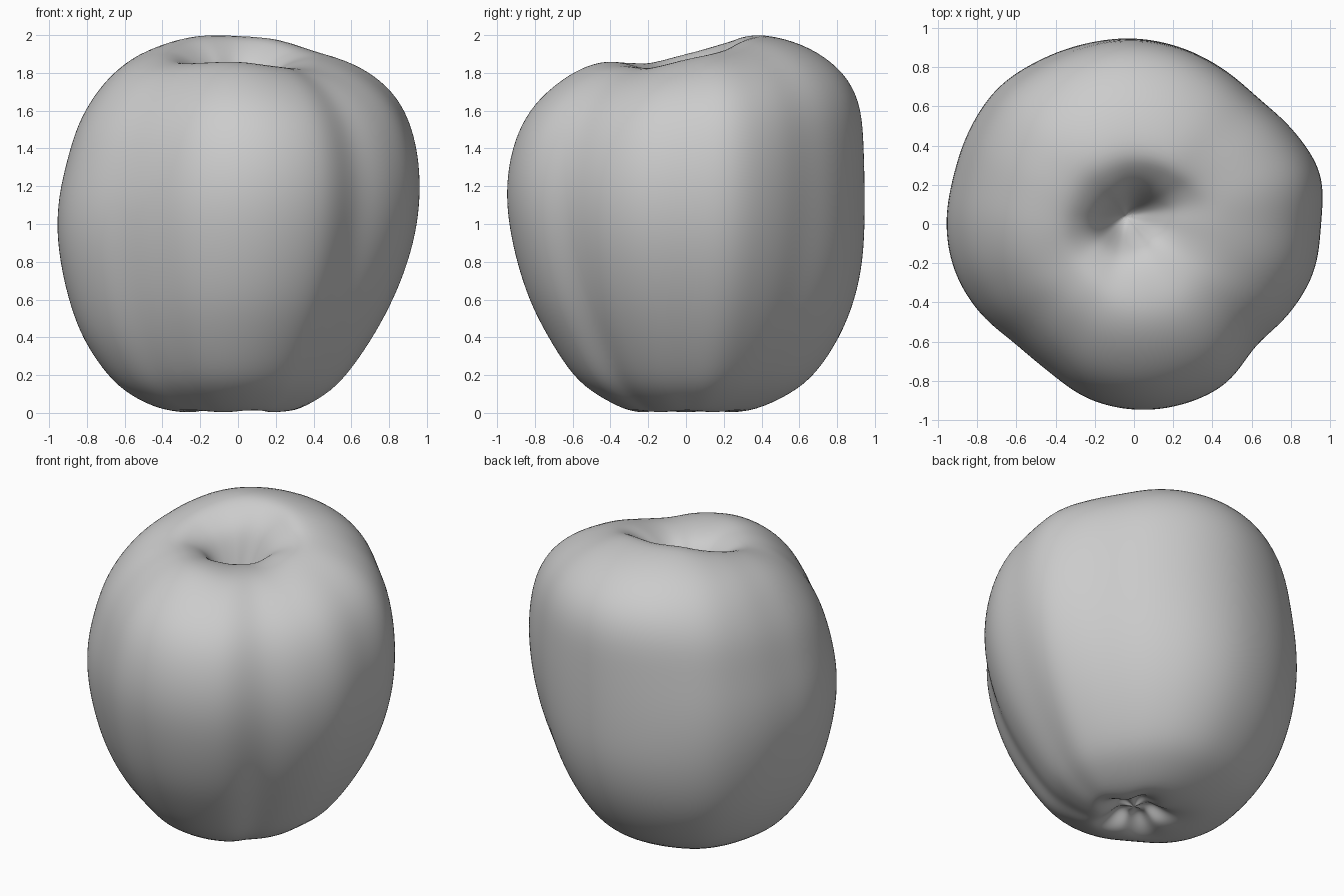
import bpy, bmesh, math

cube = bpy.data.objects.get("Cube")
if cube:
    bpy.data.objects.remove(cube, do_unlink=True)

SEGMENTS = 72

# Outline radius every 15 degrees and rim height every 30 degrees, from +x
OUTLINE = [.95, .98, .94, .9, .91, .93, .945, .95, .96, .975, .96, .945,
           .95, .94, .905, .86, .87, .92, .945, .95, .935, .875, .91, .945]
RIM = [1.88, 1.93, 1.99, 2.01, 2.01, 1.965, 1.91, 1.86, 1.86, 1.865, 1.84, 1.83]

# Side profiles: share of the rim height, then radius to left, back, right, front
LEVELS = [.005, .05, .1, .2, .3, .4, .5, .6, .7, .8, .88, .94, .98, 1]
SIDES = [
    [.3, .45, .55, .68, .785, .865, .92, .945, .94, .9, .825, .71, .57, .42],
    [.36, .55, .68, .81, .89, .93, .94, .94, .935, .925, .86, .73, .57, .37],
    [.4, .57, .68, .81, .88, .925, .95, .94, .895, .84, .75, .65, .53, .38],
    [.31, .47, .59, .71, .81, .875, .92, .945, .935, .885, .795, .67, .55, .43],
]

# Base dimple (radius, height) and stem hollow (share of rim radius, depth)
DIMPLE = [(.05, .08), (.1, .09), (.16, .04), (.23, .005)]
HOLLOW = [(.75, .02), (.54, .06), (.4, .115), (.28, .21), (.17, .31), (.07, .36)]


def cyclic(values, angle):
    """Smooth closed interpolation of evenly spaced values."""
    n = len(values)
    pos = angle / math.tau * n
    i = math.floor(pos)
    t = pos - i
    a, b, c, d = (values[(i + k) % n] for k in (-1, 0, 1, 2))
    return b + t * (c - a + t * (2*a - 5*b + 4*c - d + t * (3*(b - c) + d - a))) / 2


def section(angle):
    """One meridian of the fruit, from the base dimple to the stem hollow."""
    dx, dy = math.cos(angle), math.sin(angle)
    lobe = cyclic(OUTLINE, angle) / .938
    rim = cyclic(RIM, angle)
    ripple = math.cos(5 * angle)
    points = []
    for r, z in DIMPLE:
        r *= 1 + .1 * ripple
        points.append((r * dx, r * dy, z + .008 * ripple))
    for k, level in enumerate(LEVELS):
        r = cyclic([side[k] for side in SIDES], angle) * lobe
        points.append((r * dx, r * dy, level * rim))
    # the hollow is slanted and drifts sideways as it deepens
    slant = .3 * math.cos(2 * (angle - math.radians(40)))
    for share, depth in HOLLOW:
        sink = 1 - share
        r = cyclic([side[-1] for side in SIDES], angle) * lobe * share
        r *= 1 + slant * sink
        floor = rim * share + 1.89 * sink - depth
        points.append((r * dx - .04 * sink, r * dy + .04 * sink, floor))
    return points


# Fruit body as a lofted grid of meridians
bm = bmesh.new()
columns = [[bm.verts.new(p) for p in section(math.tau * i / SEGMENTS)]
           for i in range(SEGMENTS)]
bottom = bm.verts.new((0, 0, .065))
top = bm.verts.new((-.04, .04, 1.52))
for i, left in enumerate(columns):
    right = columns[(i + 1) % SEGMENTS]
    bm.faces.new((bottom, right[0], left[0]))
    bm.faces.new((top, left[-1], right[-1]))
    for j in range(len(left) - 1):
        bm.faces.new((left[j], right[j], right[j + 1], left[j + 1]))

bmesh.ops.recalc_face_normals(bm, faces=bm.faces)
mesh = bpy.data.meshes.new("apple_body")
bm.to_mesh(mesh)
bm.free()
body = bpy.data.objects.new("apple_body", mesh)
bpy.context.collection.objects.link(body)

# Smooth skin
mesh.shade_smooth()
skin = body.modifiers.new("smooth_skin", 'SUBSURF')
skin.levels = skin.render_levels = 2

# Plain grey colour
grey = bpy.data.materials.new("plain_grey")
grey.use_nodes = True
colour = (.6, .6, .6, 1)
grey.diffuse_color = colour
grey.node_tree.nodes["Principled BSDF"].inputs["Base Color"].default_value = colour
mesh.materials.append(grey)
